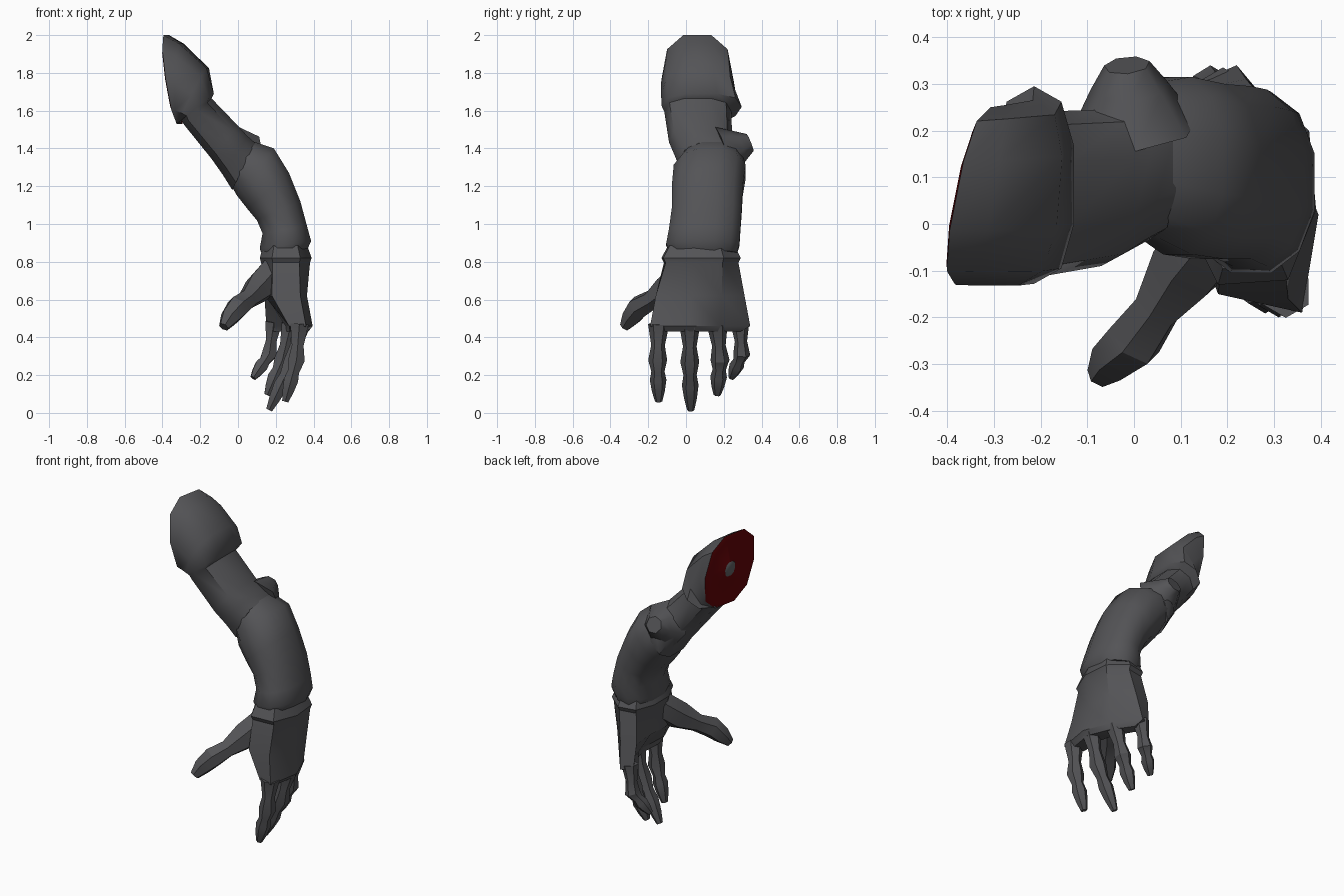
import bpy, bmesh, math
from mathutils import Vector

if "Cube" in bpy.data.objects:
    bpy.data.objects.remove(bpy.data.objects["Cube"])


def material(name, rgb):
    m = bpy.data.materials.new(name)
    m.diffuse_color = (*rgb, 1)
    m.use_nodes = True
    m.node_tree.nodes["Principled BSDF"].inputs["Base Color"].default_value = m.diffuse_color
    return m


GREY = material("dark grey", (0.088, 0.088, 0.094))
RED = material("dark red", (0.125, 0.001, 0.002))
BONE = material("bone grey", (0.12, 0.125, 0.13))


def loft(name, rings, mats=(GREY,), band_mat=None, angle=42):
    """Skin a list of equal-length rings and close both ends."""
    bm = bmesh.new()
    vs = [[bm.verts.new(p) for p in r] for r in rings]
    n = len(vs[0])
    for i in range(len(vs) - 1):
        for k in range(n):
            j = (k + 1) % n
            f = bm.faces.new((vs[i][k], vs[i][j], vs[i + 1][j], vs[i + 1][k]))
            f.material_index = band_mat(i) if band_mat else 0
    first = bm.faces.new(vs[0][::-1])
    first.material_index = band_mat(-1) if band_mat else 0
    bm.faces.new(vs[-1])
    bmesh.ops.recalc_face_normals(bm, faces=bm.faces)
    me = bpy.data.meshes.new(name)
    bm.to_mesh(me)
    bm.free()
    for m in mats:
        me.materials.append(m)
    ob = bpy.data.objects.new(name, me)
    bpy.context.collection.objects.link(ob)
    bpy.ops.object.select_all(action='DESELECT')
    ob.select_set(True)
    bpy.context.view_layer.objects.active = ob
    bpy.ops.object.shade_smooth_by_angle(angle=math.radians(angle))
    return ob


def section(xl, zl, xr, zr, y0, y1, shear=0.0, n=10, power=0.8):
    """Rounded ring spanning two silhouette points and a y range."""
    fit_u = math.cos(math.pi / n) ** power
    fit_v = 1 if n % 4 == 2 else fit_u
    pts = []
    for k in range(n):
        a = 2 * math.pi * (k + 0.5) / n
        c, s = math.cos(a), math.sin(a)
        u = math.copysign(abs(c) ** power, c) / fit_u
        v = math.copysign(abs(s) ** power, s) / fit_v
        y = (y0 + y1) / 2 + v * (y1 - y0) / 2
        pts.append(Vector(((xl + xr) / 2 + u * (xr - xl) / 2 + shear * (y - (y0 + y1) / 2),
                           y, (zl + zr) / 2 + u * (zr - zl) / 2)))
    return pts


def scaled(ring, s, offset=(0, 0, 0)):
    c = sum(ring, Vector()) / len(ring)
    return [c + (p - c) * s + Vector(offset) for p in ring]


def tube(name, path, n=6, side=Vector((0, 1, 0)), angle=30):
    """Faceted tube through (x, y, z, radius) stations."""
    pts = [Vector(p[:3]) for p in path]
    rings = []
    for i, p in enumerate(path):
        t = (pts[min(i + 1, len(pts) - 1)] - pts[max(i - 1, 0)]).normalized()
        u = (side - t * side.dot(t)).normalized()
        w = t.cross(u)
        rings.append([pts[i] + p[3] * (u * math.cos(a) + w * math.sin(a))
                      for a in (2 * math.pi * k / n for k in range(n))])
    return loft(name, rings, angle=angle)


# upper arm: bone, red flesh, sleeve-like bulge with a stepped rim, then the arm
cut = section(-0.31, 1.53, -0.38, 2.0, -0.13, 0.25, 0.2)
upper = [
    scaled(cut, 0.19, (-0.006, 0, 0)),
    scaled(cut, 0.20, (-0.004, 0, 0)),
    scaled(cut, 0.86, (-0.008, 0, 0)),
    cut,
    section(-0.31, 1.535, -0.30, 1.955, -0.132, 0.255, 0.16),
    section(-0.305, 1.54, -0.16, 1.825, -0.132, 0.265, 0.08),
    section(-0.30, 1.55, -0.128, 1.69, -0.128, 0.295),
    section(-0.285, 1.525, -0.14, 1.665, -0.115, 0.24),
    section(-0.14, 1.345, 0.0, 1.52, -0.09, 0.245),
    section(-0.08, 1.26, 0.05, 1.465, -0.06, 0.315),
    section(-0.03, 1.18, 0.09, 1.43, -0.035, 0.31),
]
loft("upper_arm", upper, (GREY, RED, BONE),
     lambda i: 2 if i < 1 else 1 if i < 3 else 0)

# forearm
loft("forearm", [section(*s, n=12, power=0.88) for s in (
    (-0.04, 1.21, 0.07, 1.44, -0.02, 0.30),
    (-0.005, 1.15, 0.19, 1.40, -0.065, 0.315),
    (0.05, 1.08, 0.27, 1.27, -0.075, 0.30),
    (0.10, 1.02, 0.33, 1.12, -0.075, 0.295),
    (0.13, 0.95, 0.365, 0.99, -0.09, 0.288),
    (0.115, 0.87, 0.387, 0.91, -0.105, 0.283),
    (0.13, 0.83, 0.365, 0.86, -0.085, 0.27),
)])

# elbow point
tube("elbow", [(0.0, 0.20, 1.38, 0.14), (-0.01, 0.29, 1.41, 0.085),
               (-0.015, 0.34, 1.43, 0.05)], 7, Vector((0, 0, 1)), 50)


# palm, from the flared wrist cuff to the curved row of knuckles
def flat_ring(z, xy):
    return [Vector((x, y, z)) for x, y in xy]


wrist = flat_ring(0.82, [(.33, -.12), (.39, .03), (.375, .2), (.27, .29),
                         (.16, .27), (.115, .15), (.115, 0), (.18, -.13)])
middle = flat_ring(0.62, [(.33, -.16), (.365, .03), (.345, .19), (.24, .31),
                          (.14, .29), (.15, .14), (.14, 0), (.18, -.15)])
knuckles = flat_ring(0.46, [(.36, -.19), (.395, .02), (.33, .18), (.22, .34),
                            (.15, .31), (.25, .14), (.28, .02), (.27, -.17)])
loft("palm", [scaled(wrist, 0.84, (0, 0, 0.065)), wrist,
              scaled(wrist, 0.94, (0, 0, -0.025)), middle, knuckles,
              scaled(knuckles, 0.8, (0, 0, -0.03))], angle=30)

# thumb
tube("thumb", [(0.19, 0.0, 0.75, 0.085), (0.115, -0.09, 0.665, 0.085),
               (0.05, -0.18, 0.60, 0.054), (0.0, -0.25, 0.56, 0.064),
               (-0.045, -0.29, 0.505, 0.052), (-0.075, -0.325, 0.455, 0.028)])

# fingers: stations from the knuckle to the tip, narrow between the joints
RADII = (0.056, 0.036, 0.05, 0.035, 0.044, 0.034, 0.019)
STEPS = (0, 0.25, 0.42, 0.58, 0.70, 0.86, 1)


def finger(name, base, joint, tip, size=1.0):
    b, j, t = Vector(base), Vector(joint), Vector(tip)
    path = []
    for s, r in zip(STEPS, RADII):
        p = b.lerp(j, s / 0.42) if s < 0.42 else j.lerp(t, (s - 0.42) / 0.58)
        path.append((*p, r * size))
    tube(name, path)


finger("index_finger", (0.325, -0.145, 0.47), (0.31, -0.15, 0.28), (0.25, -0.145, 0.06))
finger("middle_finger", (0.335, 0.02, 0.47), (0.285, 0.02, 0.27), (0.165, 0.025, 0.015))
finger("ring_finger", (0.28, 0.165, 0.47), (0.235, 0.18, 0.28), (0.155, 0.165, 0.095))
finger("little_finger", (0.19, 0.285, 0.48), (0.165, 0.295, 0.31), (0.08, 0.24, 0.185), 0.9)
